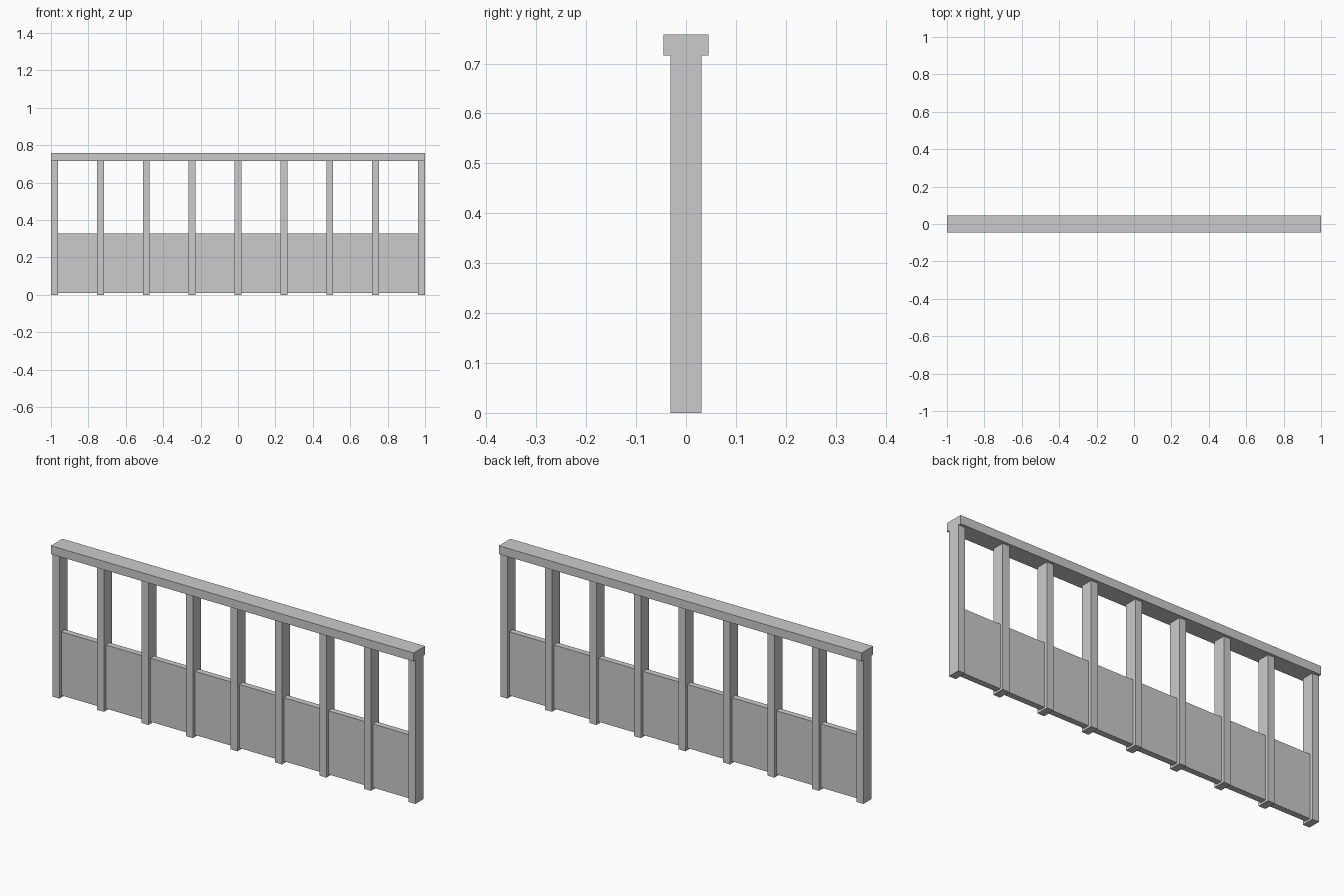
import bpy

if "Cube" in bpy.data.objects:
    bpy.data.objects.remove(bpy.data.objects["Cube"])

POSTS = 9
POST_W = 0.037
RAIL_BOTTOM, RAIL_TOP = 0.716, 0.758
FIRST = -1 + POST_W / 2
STEP = -2 * FIRST / (POSTS - 1)


def box(name, x0, x1, half_y, z0, z1):
    bpy.ops.mesh.primitive_cube_add(size=1, location=((x0 + x1) / 2, 0, (z0 + z1) / 2))
    ob = bpy.context.object
    ob.name = name
    ob.scale = (x1 - x0, half_y * 2, z1 - z0)
    bpy.ops.object.transform_apply(location=False, rotation=False, scale=True)
    return ob


# Top rail
box("top_rail", -1, 1, 0.045, RAIL_BOTTOM, RAIL_TOP)

# Evenly spaced posts, with a thin low panel filling each bay
for i in range(POSTS):
    x = FIRST + i * STEP
    box(f"post_{i + 1}", x - POST_W / 2, x + POST_W / 2, 0.031, 0, RAIL_BOTTOM)
    if i < POSTS - 1:
        box(f"panel_{i + 1}", x + POST_W / 2, x + STEP - POST_W / 2, 0.015, 0.01, 0.327)
